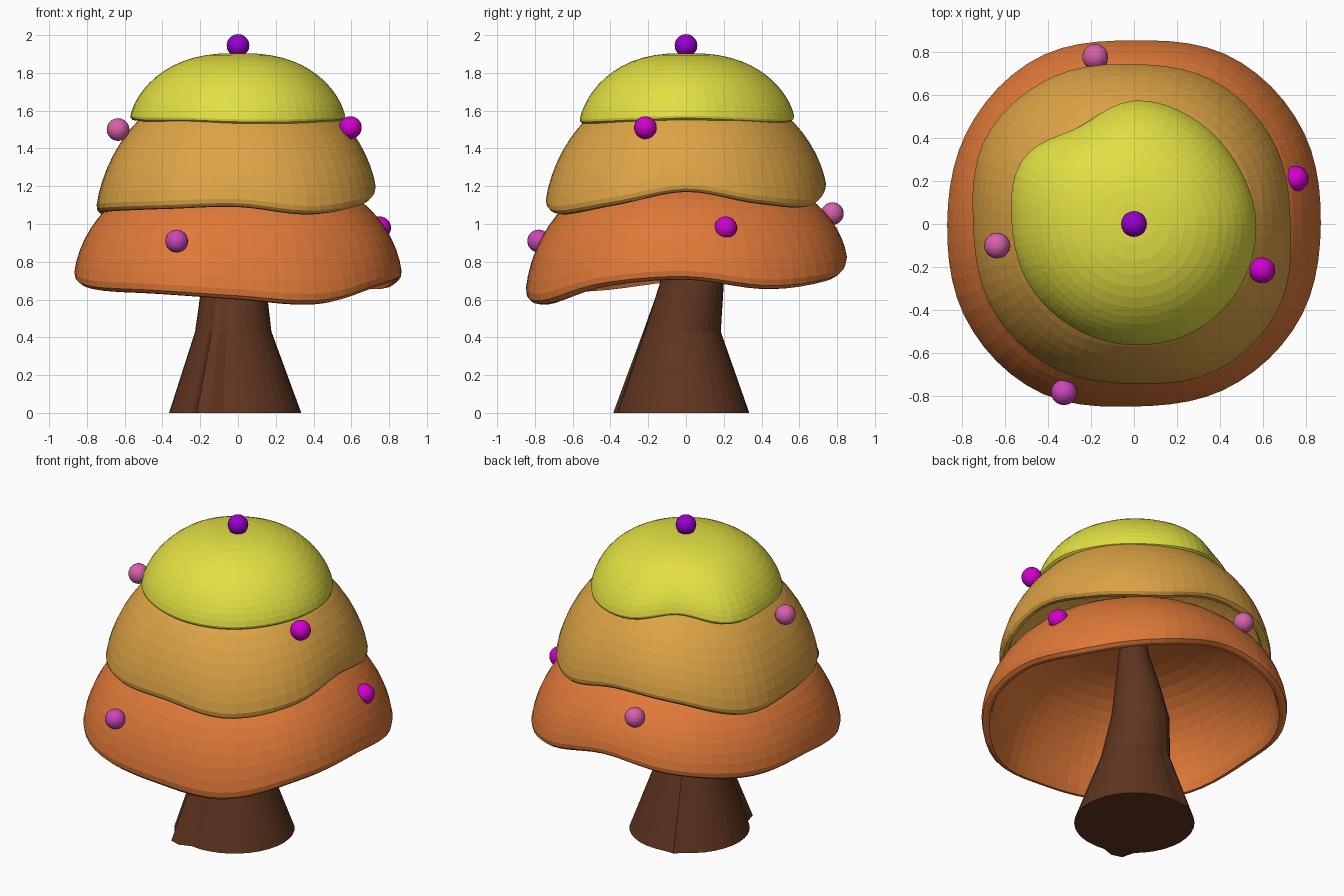
import bpy, bmesh, math
from math import sin, cos, pi, radians

if "Cube" in bpy.data.objects:
    bpy.data.objects.remove(bpy.data.objects["Cube"])


def material(name, rgb):
    m = bpy.data.materials.new(name)
    m.diffuse_color = (*rgb, 1)
    m.use_nodes = True
    m.node_tree.nodes["Principled BSDF"].inputs["Base Color"].default_value = m.diffuse_color
    return m


def around(values, a):
    """Smooth closed interpolation of evenly spaced values at angle a."""
    n = len(values)
    f = (a / (2 * pi) * n) % n
    i, t = int(f), f - int(f)
    p0, p1, p2, p3 = (values[(i + k) % n] for k in (-1, 0, 1, 2))
    return 0.5 * (2 * p1 + (p2 - p0) * t + (2 * p0 - 5 * p1 + 4 * p2 - p3) * t * t
                  + (3 * p1 - p0 - 3 * p2 + p3) * t ** 3)


def finish(bm, name, mat):
    bmesh.ops.recalc_face_normals(bm, faces=bm.faces)
    me = bpy.data.meshes.new(name)
    bm.to_mesh(me)
    bm.free()
    me.materials.append(mat)
    ob = bpy.data.objects.new(name, me)
    bpy.context.collection.objects.link(ob)
    return ob


def bridge(bm, rings):
    for r0, r1 in zip(rings, rings[1:]):
        n = len(r0)
        for i in range(n):
            bm.faces.new((r0[i], r0[(i + 1) % n], r1[(i + 1) % n], r1[i]))


def canopy(name, apex, radii, rims, mat, p=2.5, q=1.6, segs=64, steps=14, thick=0.055):
    """Hollow dome with a wavy, rounded-square rim."""
    base = sum(radii) / len(radii)
    dome = []
    for k in range(1, steps + 1):
        t = pi / 2 * k / steps
        dome.append((sin(t) ** (2 / p), max(cos(t), 0) ** (2 / q)))
    outer = [(r, h, 0) for r, h in dome[:-1]] + [(0.99, 0.03, 0), (0.97, 0.005, 0)]
    lip = [(0.945, 0.0, 0)]
    inner = [(r * 0.93, h, thick * h) for r, h in reversed(dome[:-1])]
    bm = bmesh.new()
    rings = []
    for r, h, drop in outer + lip + inner:
        ring = []
        for i in range(segs):
            a = 2 * pi * i / segs
            rad = r * (base + (around(radii, a) - base) * r)
            rim = around(rims, a)
            ring.append(bm.verts.new((rad * cos(a), rad * sin(a), rim + (apex - rim) * h - drop)))
        rings.append(ring)
    bridge(bm, rings)
    for ring, z in ((rings[0], apex), (rings[-1], apex - thick)):
        c = bm.verts.new((0, 0, z))
        for i in range(segs):
            bm.faces.new((ring[i], ring[(i + 1) % segs], c))
    return finish(bm, name, mat)


# Three canopy tiers: radius and rim height every 30 degrees
canopy("lower_canopy", 1.27,
       [.87, .90, .90, .855, .895, .89, .87, .90, .90, .85, .88, .89],
       [.705, .655, .70, .79, .74, .69, .70, .65, .63, .60, .575, .67],
       material("orange", (.74, .19, .04)), p=3.0, q=1.75)
canopy("middle_canopy", 1.74,
       [.73, .755, .765, .745, .785, .80, .75, .77, .77, .745, .785, .78],
       [1.17, 1.11, 1.09, 1.17, 1.15, 1.05, 1.06, 1.07, 1.08, 1.09, 1.05, 1.10],
       material("amber", (.72, .37, .06)))
canopy("upper_canopy", 1.905,
       [.57, .555, .565, .575, .52, .60, .57, .565, .56, .565, .575, .575],
       [1.55, 1.54, 1.53, 1.55, 1.60, 1.55, 1.55, 1.54, 1.54, 1.53, 1.53, 1.54],
       material("yellow", (.76, .74, .055)))

# Trunk: leaning flared rings, tapering inside the canopy, with small root ridges
bm = bmesh.new()
rings = []
segs = 36
for x, y, z, r, ridge in ((-.015, -.015, 0, .35, .055), (-.025, -.018, .43, .202, .025),
                          (-.022, .03, .68, .17, 0), (-.01, .02, .9, .13, 0),
                          (0, 0, 1.1, .09, 0), (0, 0, 1.23, .07, 0)):
    ring = []
    for i in range(segs):
        deg = i * 360 / segs
        rr = r + ridge * {240: 1, 250: .8, 110: .3}.get(int(deg), 0)
        a = radians(deg)
        ring.append(bm.verts.new((x + rr * cos(a), y + rr * sin(a), z)))
    rings.append(ring)
bridge(bm, rings)
bm.faces.new(rings[0])
bm.faces.new(rings[-1])
finish(bm, "trunk", material("brown", (.115, .035, .014)))

# Small ball ornaments
purple = material("purple", (.30, .0, .62))
magenta = material("magenta", (.65, .0, .62))
orchid = material("orchid", (.60, .06, .50))
pink = material("pink", (.68, .12, .40))
for name, loc, mat in (("top_ball", (0, 0, 1.945), purple),
                       ("upper_right_ball", (.595, -.215, 1.51), magenta),
                       ("upper_left_ball", (-.635, -.10, 1.50), pink),
                       ("front_ball", (-.325, -.78, .91), orchid),
                       ("right_ball", (.75, .21, .98), magenta),
                       ("back_ball", (-.18, .775, 1.055), pink)):
    bm = bmesh.new()
    bmesh.ops.create_uvsphere(bm, u_segments=20, v_segments=14, radius=0.06)
    bmesh.ops.translate(bm, verts=bm.verts, vec=loc)
    finish(bm, name, mat)
